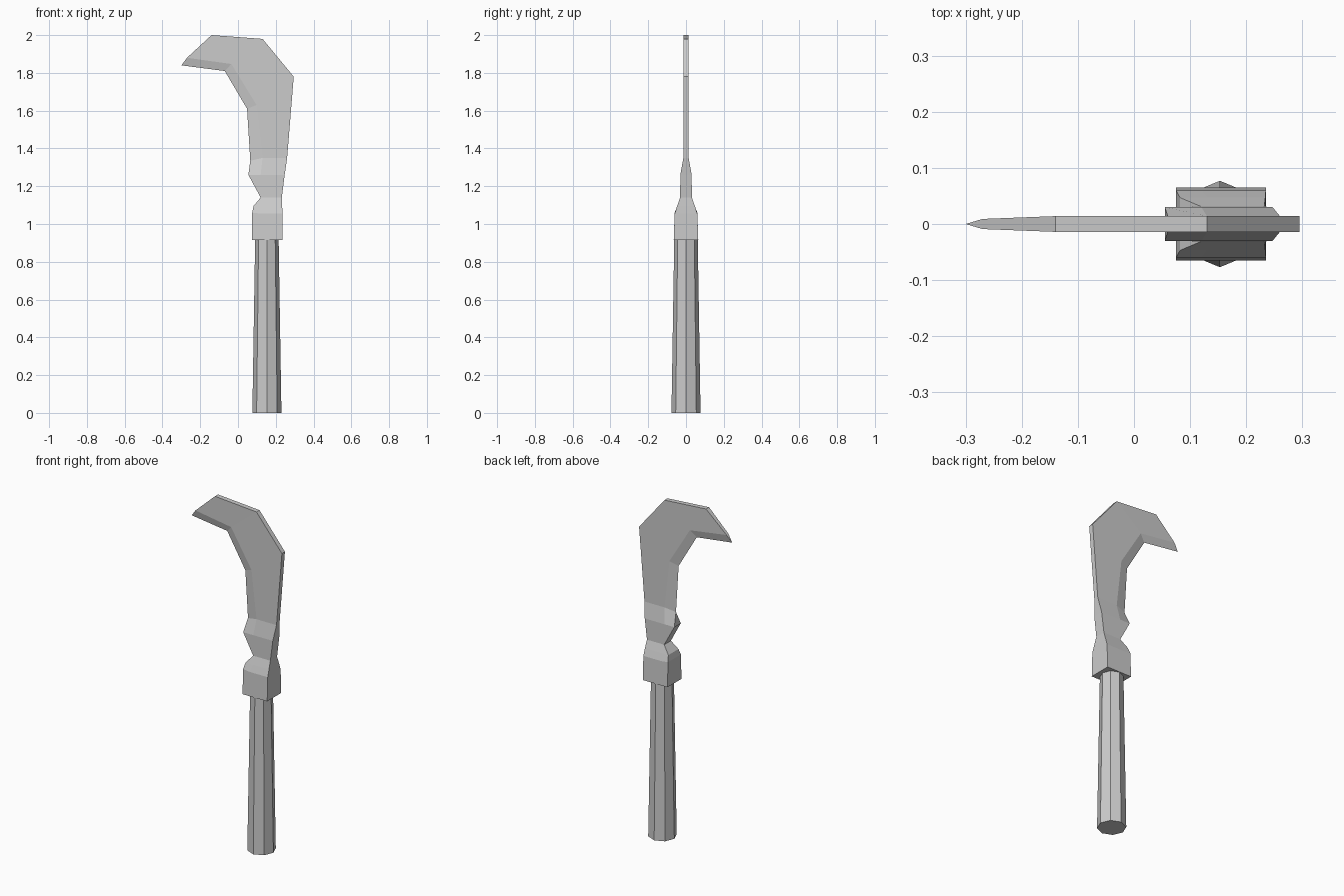
import bpy, bmesh, math

if "Cube" in bpy.data.objects:
    bpy.data.objects.remove(bpy.data.objects["Cube"])


def make_object(name, bm):
    bmesh.ops.remove_doubles(bm, verts=bm.verts[:], dist=1e-5)
    bmesh.ops.recalc_face_normals(bm, faces=bm.faces[:])
    mesh = bpy.data.meshes.new(name)
    bm.to_mesh(mesh)
    bm.free()
    obj = bpy.data.objects.new(name, mesh)
    bpy.context.collection.objects.link(obj)
    return obj


def loft(name, rings):
    """Skin a list of equal-length rings and cap both ends."""
    bm = bmesh.new()
    loops = [[bm.verts.new(p) for p in ring] for ring in rings]
    n = len(loops[0])
    for a, b in zip(loops, loops[1:]):
        for i in range(n):
            j = (i + 1) % n
            bm.faces.new((a[i], a[j], b[j], b[i]))
    bm.faces.new(loops[0])
    bm.faces.new(loops[-1])
    return make_object(name, bm)


def octagon(r, z, cx=0.153):
    return [(cx + r * math.cos(i * math.pi / 4), r * math.sin(i * math.pi / 4), z)
            for i in range(8)]


def section(*half):
    """Mirror (x, z, half thickness) points across y = 0 into a closed ring."""
    return ([(x, y, z) for x, z, y in half]
            + [(x, -y, z) for x, z, y in reversed(half)])


# Tapered octagonal grip
loft("handle", [octagon(0.077, 0), octagon(0.062, 0.93)])

# Socket, neck and hooked blade: inner edge, bevel line, spine
loft("blade", [
    section((0.075, 0.915, 0.065), (0.12, 0.915, 0.065), (0.235, 0.915, 0.065)),
    section((0.075, 1.06, 0.060), (0.12, 1.055, 0.060), (0.235, 1.055, 0.060)),
    section((0.082, 1.095, 0.047), (0.13, 1.095, 0.047), (0.234, 1.095, 0.047)),
    section((0.120, 1.14, 0.031), (0.15, 1.14, 0.031), (0.232, 1.14, 0.031)),
    section((0.055, 1.26, 0.030), (0.12, 1.26, 0.030), (0.247, 1.26, 0.030)),
    section((0.065, 1.335, 0), (0.13, 1.35, 0.014), (0.260, 1.35, 0.014)),
    section((0.048, 1.61, 0), (0.098, 1.63, 0.014), (0.295, 1.78, 0.014)),
    section((-0.07, 1.81, 0), (-0.035, 1.847, 0.014), (0.13, 1.98, 0.014)),
    section((-0.30, 1.84, 0), (-0.27, 1.88, 0.009), (-0.14, 2.0, 0.014)),
])
